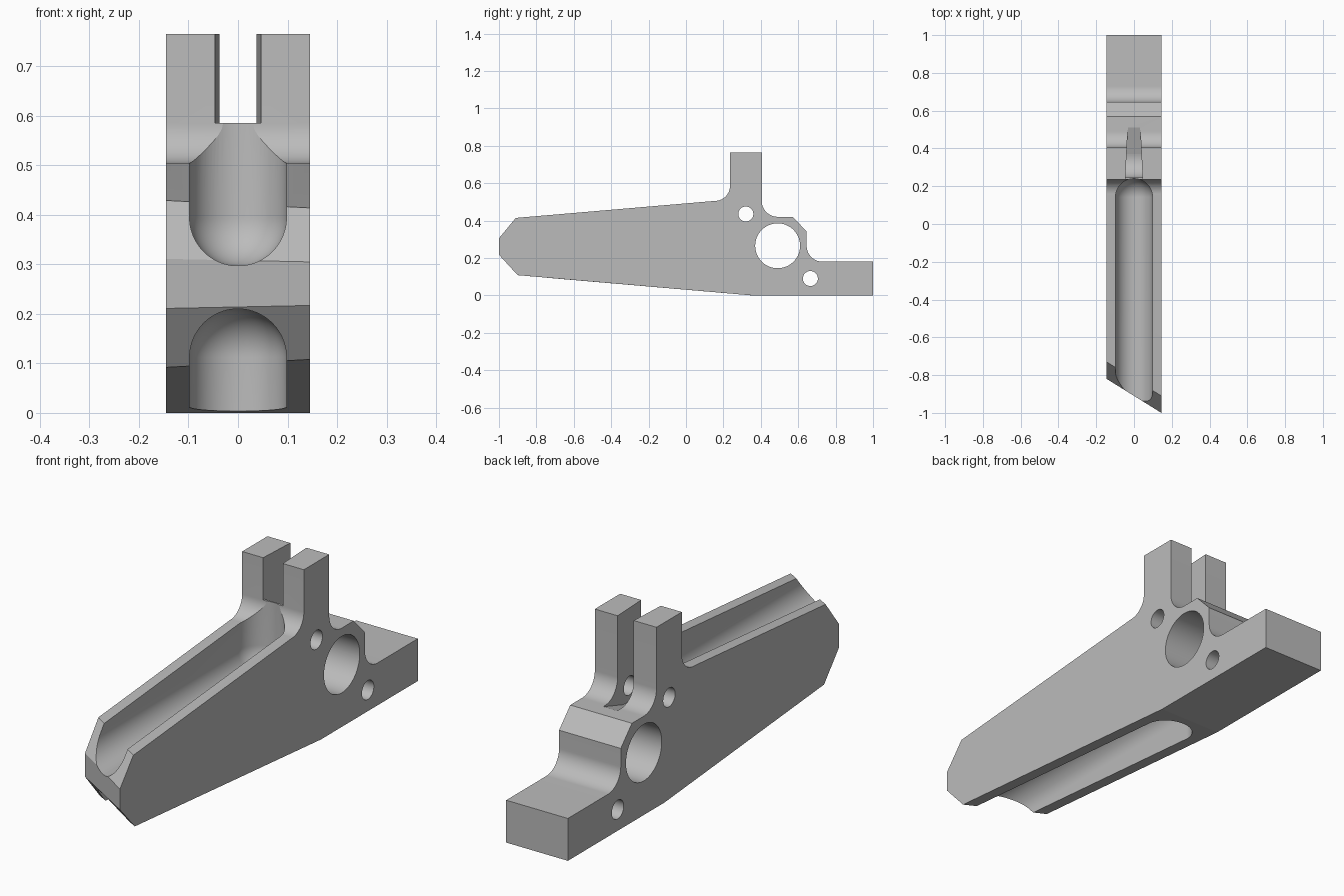
import bpy, bmesh, math

default_cube = bpy.data.objects.get("Cube")
if default_cube:
    bpy.data.objects.remove(default_cube, do_unlink=True)

HALF = 0.145    # half width of the bracket
SKEW = 0.18     # how far the nose is set back across the width


def add_object(name, bm):
    bmesh.ops.recalc_face_normals(bm, faces=bm.faces)
    mesh = bpy.data.meshes.new(name)
    bm.to_mesh(mesh)
    bm.free()
    obj = bpy.data.objects.new(name, mesh)
    bpy.context.collection.objects.link(obj)
    return obj


def arc(cy, cz, r, start, end, steps=24):
    angles = [math.radians(start + (end - start) * i / steps) for i in range(steps + 1)]
    return [(cy + r * math.cos(a), cz + r * math.sin(a)) for a in angles]


def loft(name, left, right):
    """Solid between two matching loops of (x, y, z) points."""
    bm = bmesh.new()
    a = [bm.verts.new(p) for p in left]
    b = [bm.verts.new(p) for p in right]
    bm.faces.new(a)
    bm.faces.new(b[::-1])
    for i in range(len(a)):
        j = (i + 1) % len(a)
        bm.faces.new((a[j], a[i], b[i], b[j]))
    return add_object(name, bm)


def ball_channel(name, end_y, z, r, up):
    """Round-ended channel, open towards the front and up or down."""
    bm = bmesh.new()
    bmesh.ops.create_uvsphere(bm, u_segments=80, v_segments=40, radius=r)
    for v in bm.verts:
        if v.co.y < -0.0001:
            v.co.y -= 1.6
        if v.co.z * up > 0.0001:
            v.co.z += up * 0.5
        v.co.y += end_y - r
        v.co.z += z
    return add_object(name, bm)


def cross_hole(name, y, z, r):
    loop = arc(y, z, r, 0, 360, 80)[:-1]
    return loft(name, [(0.3, *p) for p in loop], [(-0.3, *p) for p in loop])


# Bracket body: side profile with a skewed, chamfered nose
nose_left = [(-0.90, 0.108), (-1.0, 0.217), (-1.0, 0.305), (-0.91, 0.414)]
nose_right = [(y + SKEW, z + dz) for (y, z), dz in
              zip(nose_left, (-0.016, -0.006, 0.006, 0.015))]
back = (arc(0.155, 0.585, 0.08, -90, 0)
        + [(0.235, 0.765), (0.405, 0.765)]
        + arc(0.49, 0.505, 0.085, 180, 270)
        + [(0.57, 0.42), (0.645, 0.342)]
        + arc(0.73, 0.265, 0.085, 180, 270)
        + [(1.0, 0.18), (1.0, 0.0), (0.35, 0.0)])
body = loft("bracket_body",
            [(HALF, *p) for p in nose_left + back],
            [(-HALF, *p) for p in nose_right + back])

# Slot between the prongs, narrowing to the back over a curved floor
slot_profile = [(0.22, 0.9), (0.22, 0.585), (0.245, 0.585)]
slot_profile += arc(0.345, 0.47, 0.1, 180, 285)
slot_profile += [(0.51, 0.42), (0.51, 0.9)]


def slot_side(side):
    return [(side * (0.046 - 0.05 * (y - 0.24)), y, z) for y, z in slot_profile]


cutters = [
    loft("prong_slot", slot_side(1), slot_side(-1)),
    ball_channel("upper_channel", 0.24, 0.395, 0.098, 1),
    ball_channel("lower_channel", 0.31, 0.112, 0.098, -1),
    cross_hole("main_bore", 0.49, 0.265, 0.12),
    cross_hole("upper_pin_hole", 0.32, 0.435, 0.04),
    cross_hole("lower_pin_hole", 0.665, 0.09, 0.04),
]

# Cut the openings
bpy.ops.object.select_all(action='DESELECT')
bpy.context.view_layer.objects.active = body
body.select_set(True)
for cutter in cutters:
    cutter.hide_render = True
    mod = body.modifiers.new(cutter.name, 'BOOLEAN')
    mod.operation = 'DIFFERENCE'
    mod.solver = 'EXACT'
    mod.object = cutter
    bpy.ops.object.modifier_apply(modifier=mod.name)
    bpy.data.objects.remove(cutter, do_unlink=True)

# Plain grey finish
grey = bpy.data.materials.new("plain grey")
grey.use_nodes = True
colour = (0.5, 0.5, 0.5, 1.0)
grey.diffuse_color = colour
grey.node_tree.nodes["Principled BSDF"].inputs["Base Color"].default_value = colour
body.data.materials.clear()
body.data.materials.append(grey)
bpy.ops.object.shade_smooth_by_angle(angle=math.radians(4.8))
